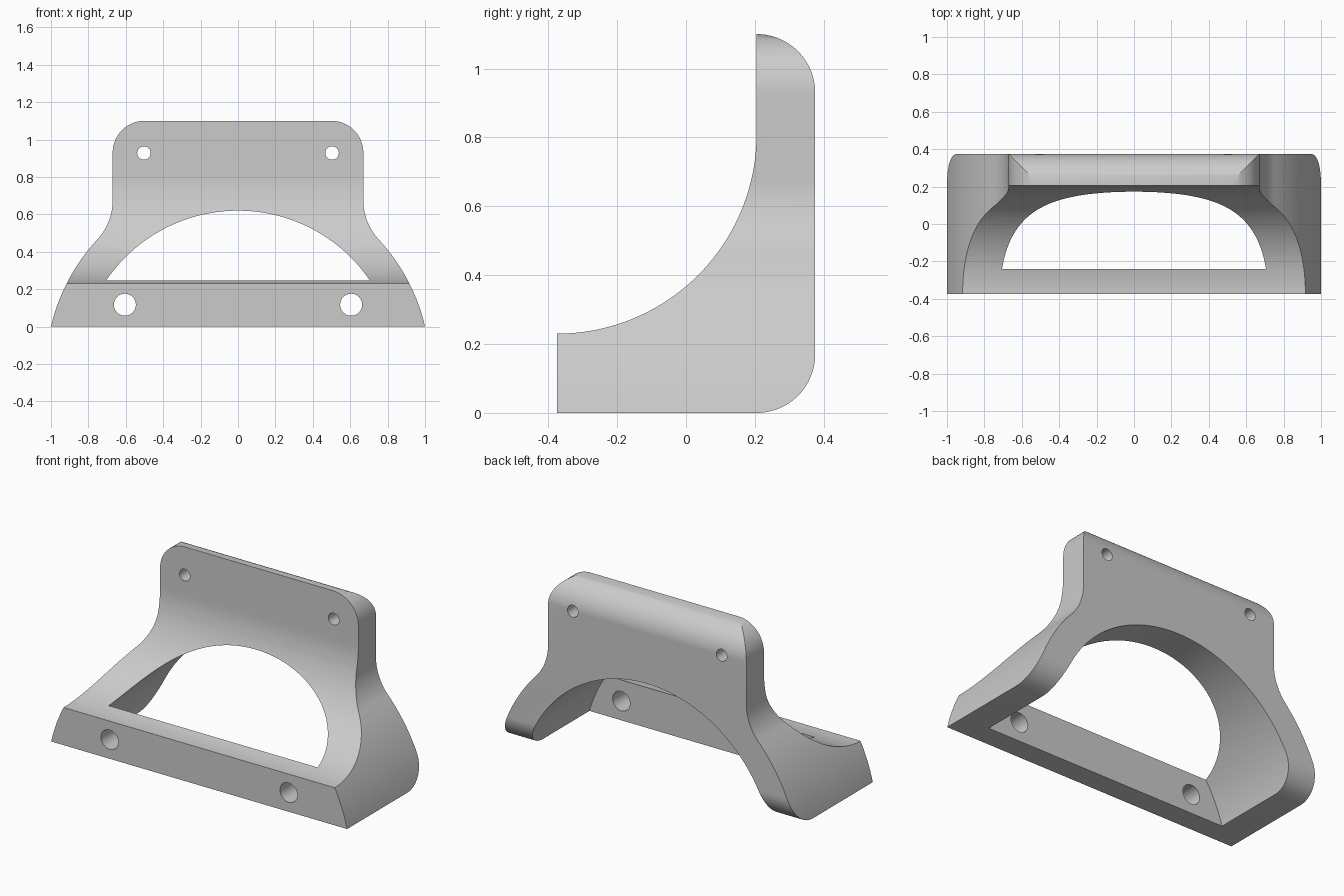
import bpy, bmesh
from math import sin, cos, pi, sqrt, atan2, radians

if "Cube" in bpy.data.objects:
    bpy.data.objects.remove(bpy.data.objects["Cube"], do_unlink=True)

grey = bpy.data.materials.new("plain grey")
grey.use_nodes = True
grey.diffuse_color = (0.6, 0.6, 0.6, 1)
grey.node_tree.nodes["Principled BSDF"].inputs["Base Color"].default_value = grey.diffuse_color


def arc(cx, cy, r, a0, a1, n=24):
    return [(cx + r * cos(a0 + (a1 - a0) * i / n), cy + r * sin(a0 + (a1 - a0) * i / n))
            for i in range(n + 1)]


def prism(name, outline, axis, start, end):
    """Extrude a closed outline along x (outline is y, z) or y (outline is x, z)."""
    place = (lambda p, t: (t, p[0], p[1])) if axis == "x" else (lambda p, t: (p[0], t, p[1]))
    bm = bmesh.new()
    a = [bm.verts.new(place(p, start)) for p in outline]
    b = [bm.verts.new(place(p, end)) for p in outline]
    bm.faces.new(a)
    bm.faces.new(b)
    for i in range(len(a)):
        j = (i + 1) % len(a)
        bm.faces.new((a[i], a[j], b[j], b[i]))
    bmesh.ops.recalc_face_normals(bm, faces=bm.faces)
    mesh = bpy.data.meshes.new(name)
    bm.to_mesh(mesh)
    bm.free()
    mesh.materials.append(grey)
    ob = bpy.data.objects.new(name, mesh)
    bpy.context.collection.objects.link(ob)
    return ob


def combine(target, tool, operation):
    mod = target.modifiers.new(operation.lower(), "BOOLEAN")
    mod.operation, mod.object, mod.solver = operation, tool, "EXACT"
    bpy.ops.object.select_all(action="DESELECT")
    bpy.context.view_layer.objects.active = target
    target.select_set(True)
    bpy.ops.object.modifier_apply(modifier=mod.name)
    bpy.data.objects.remove(tool, do_unlink=True)


# Side profile: low front bar, concave sweep, upright with rounded back edges
back, depth, corner = 0.375, 0.375, 0.17
height, bar_top, sweep = 1.1, 0.23, 0.58
side = [(-depth, 0)]
side += arc(back - corner, corner, corner, -pi / 2, 0)
side += arc(back - corner, height - corner, corner, 0, pi / 2)
side += arc(-depth, bar_top + sweep, sweep, 0, -pi / 2, 40)
bracket = prism("bracket", side, "x", -1.2, 1.2)

# Front outline: flared legs, fillet, straight neck, rounded top corners
arch_z, half_neck, fillet = -0.233, 0.67, 0.31
flare = sqrt(1 + arch_z ** 2)
fx = half_neck + fillet
fz = arch_z + sqrt((flare + fillet) ** 2 - fx ** 2)
touch = atan2(fz - arch_z, fx)
right = arc(0, arch_z, flare, atan2(-arch_z, 1), touch)
right += arc(fx, fz, fillet, pi + touch, pi)
right += arc(half_neck - corner, height - corner, corner, 0, pi / 2)
outline = right + [(-x, z) for x, z in reversed(right)]
combine(bracket, prism("front_outline", outline, "y", -0.6, 0.6), "INTERSECT")

# Arched opening behind the front bar
opening = arc(0, arch_z, 0.853, 0, pi, 64)
combine(bracket, prism("arch_cutter", opening, "y", -0.24, 0.6), "DIFFERENCE")

# Screw holes: small in the upright, large in the front bar
for s in (-1, 1):
    for x, z, r, y0, y1 in ((0.503, 0.928, 0.036, 0, 0.6), (0.605, 0.117, 0.059, -0.6, -0.1)):
        hole = arc(s * x, z, r, 0, 2 * pi, 32)[:-1]
        combine(bracket, prism("hole_cutter", hole, "y", y0, y1), "DIFFERENCE")

bpy.ops.object.shade_smooth_by_angle(angle=radians(25))
